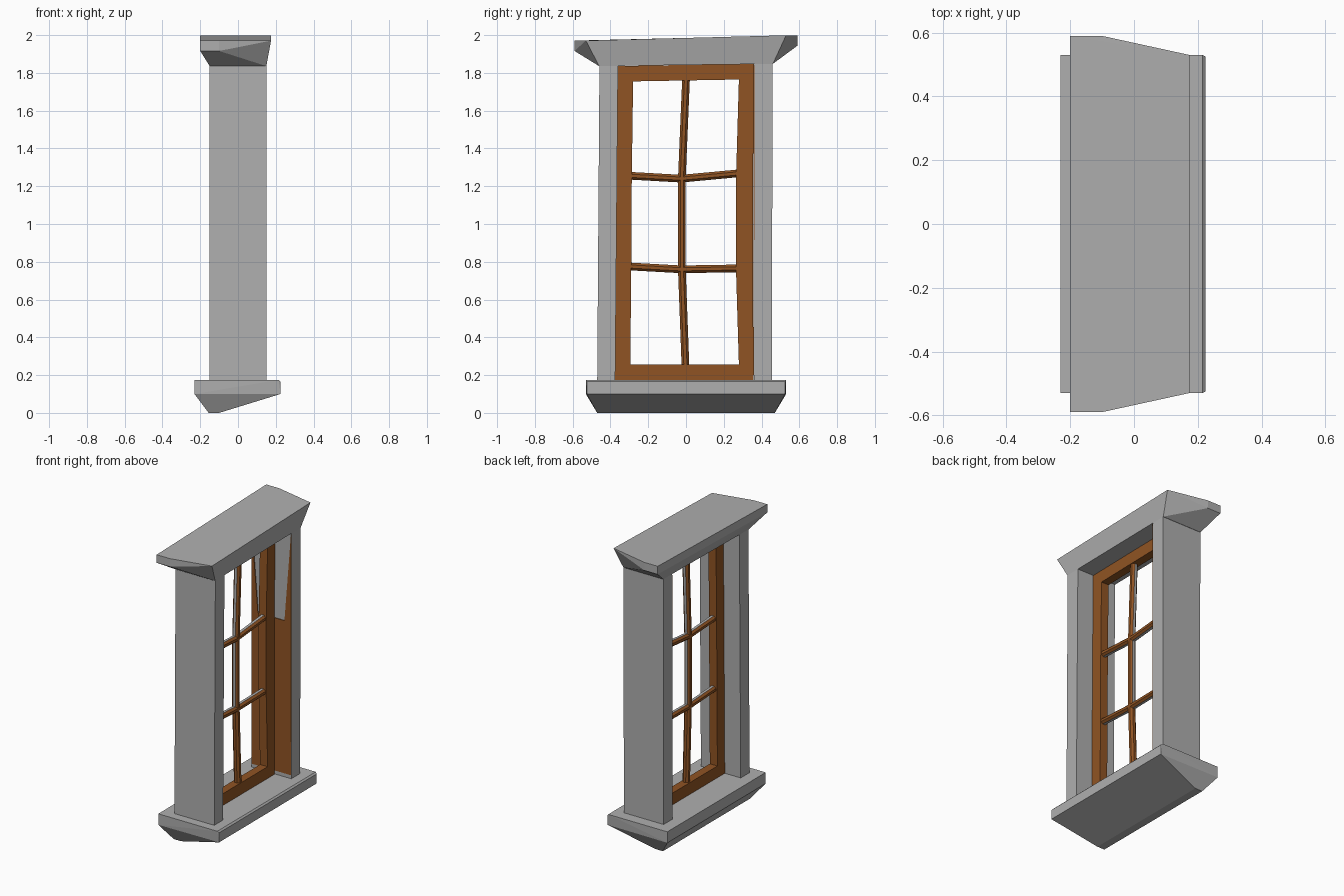
import bpy, bmesh, math
from mathutils import Vector

if "Cube" in bpy.data.objects:
    bpy.data.objects.remove(bpy.data.objects["Cube"])


def material(name, rgb):
    m = bpy.data.materials.new(name)
    m.diffuse_color = (*rgb, 1)
    m.use_nodes = True
    m.node_tree.nodes["Principled BSDF"].inputs["Base Color"].default_value = m.diffuse_color
    return m


STONE = material("grey stone", (0.43, 0.43, 0.43))
WOOD = material("brown wood", (0.28, 0.088, 0.017))


def finish(bm, name, *mats):
    bmesh.ops.recalc_face_normals(bm, faces=bm.faces)
    me = bpy.data.meshes.new(name)
    bm.to_mesh(me)
    bm.free()
    for m in mats:
        me.materials.append(m)
    ob = bpy.data.objects.new(name, me)
    bpy.context.collection.objects.link(ob)
    return ob


def hull(name, points, mat):
    bm = bmesh.new()
    for p in points:
        bm.verts.new(p)
    bmesh.ops.convex_hull(bm, input=bm.verts)
    bmesh.ops.dissolve_limit(bm, angle_limit=0.02, verts=bm.verts, edges=bm.edges)
    return finish(bm, name, mat)


# Sill: slab with an underside tapering to a narrow foot near the back
sill = [(-.23, .53, .175), (.215, .53, .175), (.225, .525, .165), (.225, .525, .10),
        (-.23, .53, .10), (-.155, .47, 0), (-.10, .47, 0)]
hull("sill", [(x, s * y, z) for s in (-1, 1) for x, y, z in sill], STONE)

# Lintel: flared ends, slightly higher at the +y end
lintel = [(-.2, .59, 1.985), (-.1, .59, 1.985), (.175, .53, 1.985), (-.2, .59, 1.93),
          (-.1, .59, 1.93), (-.15, .46, 1.842), (.15, .46, 1.842)]
hull("lintel", [(x, s * y, z + s * (.014 if z > 1.9 else .006))
                for s in (-1, 1) for x, y, z in lintel], STONE)

# Posts: (outer bottom, outer top, inner bottom, inner top)
for name, ob, ot, ib, it in (("left_post", -.47, -.458, -.375, -.36),
                             ("right_post", .455, .458, .36, .363)):
    hull(name, [(x, y, z) for x in (-.15, .15) for y, z in
                ((ob, .17), (ib, .17), (ot, 1.86), (it, 1.86))], STONE)


# Wooden frame: ring between outer and inner outlines, extruded in depth
def loop(bm, pts, x):
    return [bm.verts.new((x, y, z)) for y, z in pts]


outer = [(-.375, .175), (.357, .175), (.355, .75), (.355, 1.25), (.36, 1.848),
         (-.36, 1.836), (-.367, 1.25), (-.372, .75)]
inner = [(-.295, .255), (.28, .255), (.265, .75), (.265, 1.25), (.28, 1.765),
         (-.28, 1.755), (-.287, 1.25), (-.29, .75)]
bm = bmesh.new()
rings = [loop(bm, p, x) for p, x in ((outer, .027), (inner, .027), (inner, -.03), (outer, -.03))]
for k in range(4):
    a, b = rings[k], rings[(k + 1) % 4]
    for i in range(8):
        j = (i + 1) % 8
        bm.faces.new((a[i], a[j], b[j], b[i]))
finish(bm, "window_frame", WOOD)

# Thin wooden lining on the +y reveal, notched towards the top
bm = bmesh.new()
notch = [(-.149, .2), (.149, .2), (.149, 1.84), (.10, 1.24), (-.10, 1.24), (-.149, 1.84)]
face = bm.faces.new([bm.verts.new((x, .357, z)) for x, z in notch])
new = bmesh.ops.extrude_face_region(bm, geom=[face])["geom"]
bmesh.ops.translate(bm, vec=(0, .006, 0), verts=[v for v in new if isinstance(v, bmesh.types.BMVert)])
finish(bm, "reveal_lining", WOOD)


# Glazing bars: eight-sided bars following a bent path, with grey side strips
def bar(name, path, side, grey_from):
    bm = bmesh.new()
    side = Vector(side)
    rows = []
    for y, z in path:
        row = []
        for k in range(8):
            a = math.pi / 8 + k * math.pi / 4
            row.append(bm.verts.new(Vector((.024 * math.cos(a), y, z)) + side * .022 * math.sin(a)))
        rows.append(row)
    for s, (a, b) in enumerate(zip(rows, rows[1:])):
        for k in range(8):
            f = bm.faces.new((a[k], a[(k + 1) % 8], b[(k + 1) % 8], b[k]))
            f.material_index = int(k in (1, 5) and s >= grey_from)
    bm.faces.new(rows[0])
    bm.faces.new(rows[-1])
    finish(bm, name, WOOD, STONE)


bar("vertical_bar", [(-.003, .25), (-.022, .76), (-.022, 1.24), (0, 1.765)], (0, 1, 0), 1)
bar("lower_bar", [(-.295, .775), (-.025, .76), (.275, .765)], (0, 0, 1), 0)
bar("upper_bar", [(-.29, 1.255), (-.025, 1.24), (.275, 1.268)], (0, 0, 1), 0)
